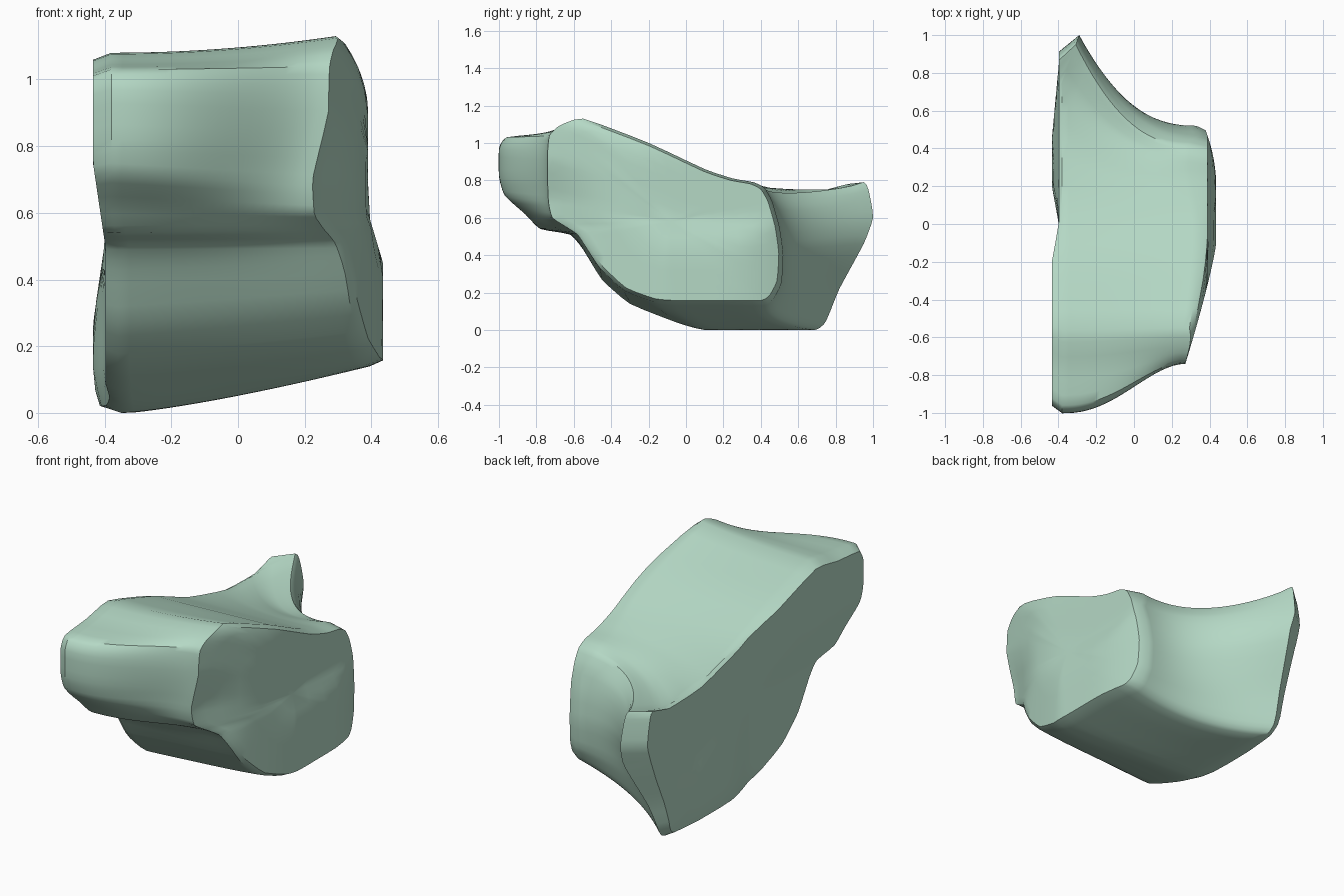
import bpy, bmesh
from math import sin, pi
from mathutils import Vector

if "Cube" in bpy.data.objects:
    bpy.data.objects.remove(bpy.data.objects["Cube"])

# Matching side outlines: left y, left z, right y, right z
OUTLINE = [
    (-.78, .54, -.64, .55), (-.86, .62, -.715, .60), (-.97, .72, -.735, .68),
    (-1, .82, -.74, .80), (-1, .97, -.74, .95), (-.96, 1.03, -.73, 1.04),
    (-.76, 1.05, -.68, 1.09), (-.56, 1.08, -.55, 1.13), (-.2, .97, -.2, 1.0),
    (.1, .85, .1, .86), (.45, .76, .25, .81), (.75, .75, .36, .79),
    (.95, .79, .42, .76), (.98, .73, .46, .69), (1, .6, .5, .55),
    (.95, .46, .52, .40), (.82, .22, .51, .25), (.75, .05, .47, .17),
    (.69, 0, .42, .14), (.4, 0, .2, .14), (.1, 0, -.05, .14),
    (-.05, .04, -.17, .15), (-.3, .14, -.33, .21), (-.45, .27, -.46, .33),
    (-.55, .43, -.54, .45), (-.62, .51, -.58, .51)]


def clamp(v):
    return max(0.0, min(1.0, v))


def refine(pts, n=3):
    """Round the outline with a closed spline of low tension."""
    pts = [Vector(p) for p in pts]
    out = []
    for i, b in enumerate(pts):
        a, c, d = pts[i - 1], pts[(i + 1) % len(pts)], pts[(i + 2) % len(pts)]
        for k in range(n):
            t = k / n
            m0, m1 = (c - a) * .25, (d - b) * .25
            out.append(b * (2*t**3 - 3*t*t + 1) + m0 * (t**3 - 2*t*t + t)
                       + c * (3*t*t - 2*t**3) + m1 * (t**3 - t*t))
    return out


def left_x(y, z):
    """Left face, bulging at the nose and at the foot."""
    nose = clamp(-y * 5) * clamp((z - .5) * 4)
    foot = clamp(y * 5) * clamp((.52 - z) * 4) * clamp((.85 - y) / .4)
    return -.398 - .037 * max(nose, foot) + .3 * max(0, .09 - z)


def right_x(y, z):
    """Right face, curving in towards the nose and the top."""
    x = .435
    if y < -.1:
        x -= .16 * ((-.1 - y) / .63) ** 1.2
        x -= .05 * clamp((-.45 - y) / .25) * clamp((.9 - z) / .2) * clamp((z - .4) / .15)
    elif y > .2:
        x -= .05 * ((y - .2) / .28) ** 2
    top = .435 - .045 * clamp((z - .45) / .15) - 1.6 * max(0, z - .9) ** 2
    return min(x, top)


profile = refine(OUTLINE)
rings = []
SHRINK = (.2, .4, .6, .75, .88, .96)

# Left face rings, with the tail end pulled in
for s in SHRINK:
    ring = []
    for p in profile:
        y, z = p[0] * s * (1 - .05 * clamp((p[0] - .75) / .2)), .55 + (p[1] - .55) * s
        ring.append((left_x(y, z), y, z))
    rings.append(ring)

# Main block swept from left outline to right outline
STEPS = 20
for k in range(STEPS + 1):
    t = k / STEPS
    u = t ** 1.2
    front, back = u*u*(3 - 2*u), 1 - (1 - t) ** 2.3
    ring = []
    for ly, lz, ry, rz in profile:
        w = clamp((ly + .1) / .4)
        f = front * (1 - w) + back * w
        xl = -.38 + .03 * clamp(1 - lz / .1) + .09 * clamp((ly - .75) / .25)
        xl += .02 * clamp((.6 - lz) / .1) * clamp(lz / .1)
        xr = right_x(ry, rz) - .04 * clamp((ry + .73) / .6)
        xr -= .06 * clamp((rz - .65) / .1) * clamp(ry / .3)
        g = t ** (1 + .3 * clamp((.3 - lz) / .2) + clamp((lz - .98) / .06))
        dip = .045 * sin(pi * t ** .7) * clamp((ly - .5) / .3) * clamp((lz - .5) / .25)
        ring.append((xl + (xr - xl) * t, ly + (ry - ly) * f,
                     max(0, lz + (rz - lz) * g - dip)))
    rings.append(ring)

# Right face rings
for s in reversed(SHRINK):
    ring = []
    for p in profile:
        y, z = -.08 + (p[2] + .08) * s, .58 + (p[3] - .58) * s
        ring.append((right_x(y, z), y, z))
    rings.append(ring)

bm = bmesh.new()
loops = [[bm.verts.new(c) for c in r] for r in rings]
n = len(profile)
for a, b in zip(loops, loops[1:]):
    for i in range(n):
        j = (i + 1) % n
        bm.faces.new((a[i], a[j], b[j], b[i]))
for loop, mid in ((loops[0], (left_x(0, .55), 0, .55)),
                  (loops[-1], (right_x(-.08, .58), -.08, .58))):
    c = bm.verts.new(mid)
    for i in range(n):
        bm.faces.new((loop[i], loop[(i + 1) % n], c))
bmesh.ops.recalc_face_normals(bm, faces=bm.faces)

mesh = bpy.data.meshes.new("stone_block")
bm.to_mesh(mesh)
bm.free()
block = bpy.data.objects.new("stone_block", mesh)
bpy.context.collection.objects.link(block)

mat = bpy.data.materials.new("pale_green")
mat.diffuse_color = (.46, .69, .56, 1)
mat.use_nodes = True
mat.node_tree.nodes["Principled BSDF"].inputs["Base Color"].default_value = mat.diffuse_color
mesh.materials.append(mat)

bpy.context.view_layer.objects.active = block
block.select_set(True)
bpy.ops.object.shade_smooth_by_angle(angle=.6)
